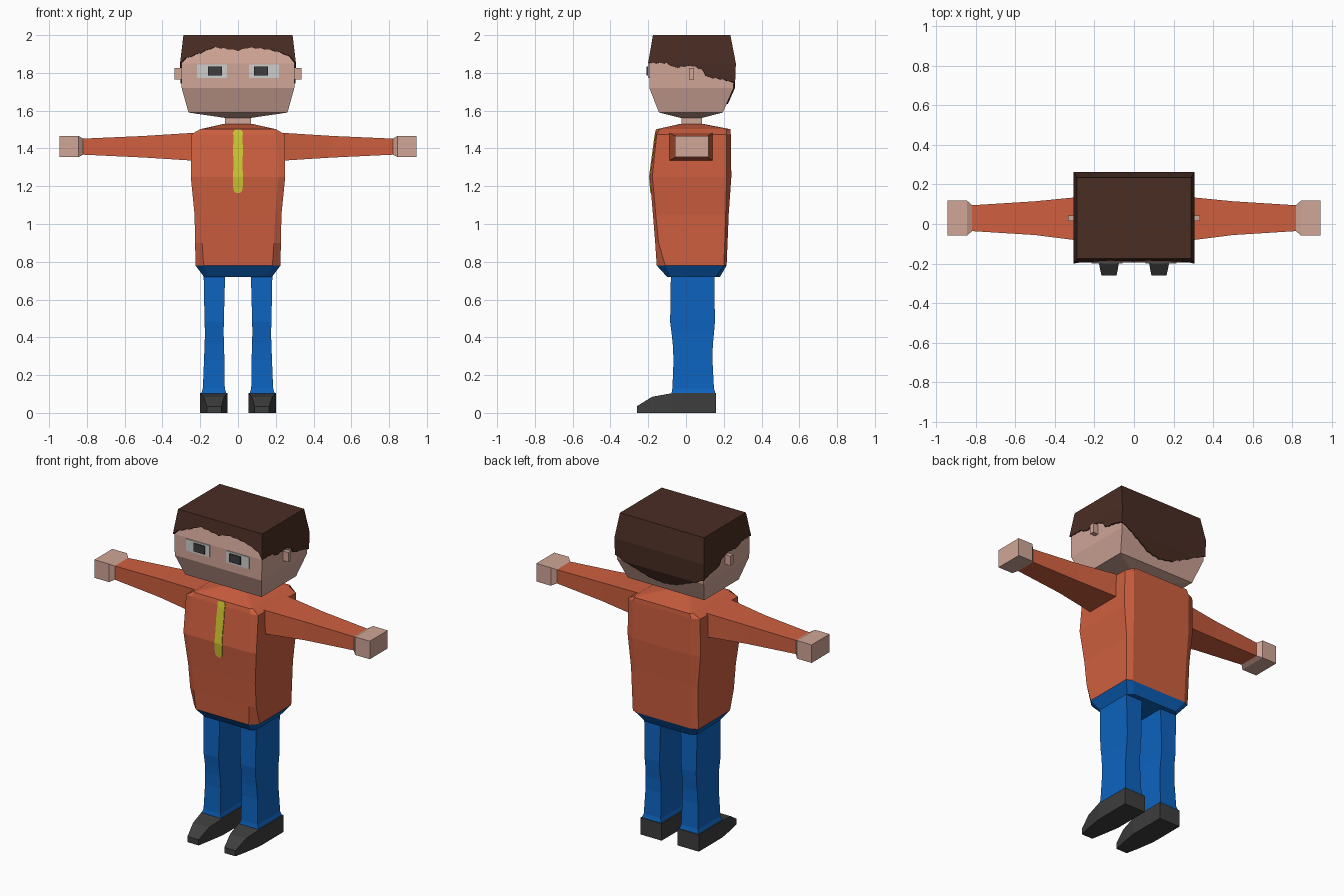
import bpy, bmesh

if "Cube" in bpy.data.objects:
    bpy.data.objects.remove(bpy.data.objects["Cube"])


def material(name, r, g, b):
    m = bpy.data.materials.new(name)
    m.diffuse_color = (r, g, b, 1)
    m.use_nodes = True
    m.node_tree.nodes["Principled BSDF"].inputs["Base Color"].default_value = m.diffuse_color
    return m


SKIN = material("skin", 0.64, 0.38, 0.31)
HAIR = material("brown_hair", 0.066, 0.026, 0.017)
SHIRT = material("orange_cloth", 0.62, 0.115, 0.05)
PANTS = material("blue_cloth", 0.004, 0.125, 0.52)
DARK = material("dark_grey", 0.047, 0.047, 0.047)
WHITE = material("eye_white", 0.62, 0.62, 0.61)
YELLOW = material("yellow_trim", 0.62, 0.56, 0.03)


def loft(name, rings, mat, cap_start=True, cap_end=True, closed=True):
    """Skin a list of equally long point rings."""
    bm = bmesh.new()
    vs = [[bm.verts.new(p) for p in r] for r in rings]
    n = len(rings[0])
    for a, b in zip(vs, vs[1:]):
        for i in range(n if closed else n - 1):
            j = (i + 1) % n
            bm.faces.new((a[i], a[j], b[j], b[i]))
    if cap_start:
        bm.faces.new(vs[0][::-1])
    if cap_end:
        bm.faces.new(vs[-1])
    bmesh.ops.remove_doubles(bm, verts=bm.verts, dist=0.0002)
    bmesh.ops.recalc_face_normals(bm, faces=bm.faces)
    me = bpy.data.meshes.new(name)
    bm.to_mesh(me)
    bm.free()
    me.materials.append(mat)
    ob = bpy.data.objects.new(name, me)
    bpy.context.collection.objects.link(ob)
    return ob


def rect(x0, x1, y0, y1, z):
    return [(x0, y0, z), (x1, y0, z), (x1, y1, z), (x0, y1, z)]


def box(name, x0, x1, y0, y1, z0, z1, mat):
    return loft(name, [rect(x0, x1, y0, y1, z0), rect(x0, x1, y0, y1, z1)], mat)


def flip(rings, s):
    return [[(s * x, y, z) for x, y, z in r] for r in rings]


def interp(table, t):
    """Piecewise linear lookup; rows are (t, value, value, ...)."""
    if t <= table[0][0]:
        return table[0][1:]
    for a, b in zip(table, table[1:]):
        if t <= b[0]:
            f = (t - a[0]) / (b[0] - a[0])
            return [p + (q - p) * f for p, q in zip(a[1:], b[1:])]
    return table[-1][1:]


# Head: z, half width, front y, back y
HEAD = [(1.562, 0.07, -0.03, 0.085), (1.59, 0.262, -0.143, 0.195),
        (1.72, 0.298, -0.194, 0.252), (1.85, 0.300, -0.194, 0.257),
        (1.992, 0.282, -0.168, 0.228)]
loft("head", [rect(-w, w, f, b, z) for z, w, f, b in HEAD], SKIN)
box("neck", -0.07, 0.07, -0.025, 0.085, 1.50, 1.58, SKIN)

# Hair: shell over the head with an uneven lower edge
FRONT = [(0, 1.85), (.04, 1.875), (.17, 1.905), (.28, 1.934), (.39, 1.925), (.5, 1.915),
         (.6, 1.932), (.72, 1.926), (.83, 1.915), (.95, 1.89), (1, 1.85)]
SIDE = [(0, 1.85), (.2, 1.85), (.3, 1.825), (.5, 1.835), (.62, 1.815),
        (.68, 1.775), (.85, 1.765), (1, 1.745)]
BACK = [(0, 1.745), (.15, 1.70), (.35, 1.645), (.5, 1.635), (.65, 1.645), (.85, 1.70), (1, 1.745)]


def head_point(side, u, z, off):
    w, f, b = interp(HEAD, z)
    w, f, b = w + off, f - off, b + off
    c = [(-w, f), (w, f), (w, b), (-w, b), (-w, f)]
    (ax, ay), (bx, by) = c[side], c[side + 1]
    return (ax + (bx - ax) * u, ay + (by - ay) * u, z)


columns = []
for side, table in enumerate((FRONT, SIDE, BACK, SIDE)):
    steps = 24
    for i in range(steps):
        u = i / steps
        low = interp(table, 1 - u if side == 3 else u)[0]
        columns.append((side, u, low + (0.005 if i % 2 else 0)))
hair_rings = [[head_point(s, u, low, -0.004) for s, u, low in columns]]
for level in (0, 1.72, 1.85, 1.992):
    hair_rings.append([head_point(s, u, max(low, level), 0.007) for s, u, low in columns])
# crown lifted to full height
hair_rings[-1] = [(x, y, 2.0) for x, y, z in hair_rings[-1]]
loft("hair", hair_rings, HAIR, cap_start=False)

# Ears and eyes
for s, tag in ((-1, "left"), (1, "right")):
    def span(a, b):
        return sorted((s * a, s * b))
    box(tag + "_ear", *span(0.28, 0.335), 0.015, 0.043, 1.765, 1.825, SKIN)
    box(tag + "_eye", *span(0.057, 0.216), -0.2, -0.192, 1.772, 1.845, WHITE)
    box(tag + "_pupil", *span(0.085, 0.16), -0.208, -0.199, 1.785, 1.835, DARK)

# Torso: z, front half width, side half width, front y, side front y, side back y, back y, back half width
TORSO = [(0.78, .182, .225, -.155, -.11, .20, .215, .19),
         (0.90, .19, .227, -.163, -.145, .205, .22, .19),
         (1.05, .197, .23, -.175, -.16, .21, .226, .195),
         (1.25, .215, .25, -.192, -.178, .215, .24, .2),
         (1.475, .2, .247, -.162, -.155, .215, .237, .2),
         (1.502, .19, .2, -.155, -.14, .215, .235, .19),
         (1.53, .06, .075, -.03, -.02, .08, .09, .06)]


def octagon(z, xf, xs, yf, ysf, ysb, yb, xb):
    return [(-xf, yf, z), (xf, yf, z), (xs, ysf, z), (xs, ysb, z),
            (xb, yb, z), (-xb, yb, z), (-xs, ysb, z), (-xs, ysf, z)]


loft("shirt_body", [octagon(*r) for r in TORSO], SHIRT)
loft("hips", [octagon(0.72, .16, .18, -.10, -.08, .155, .18, .15), octagon(*TORSO[0])], PANTS)

# Trim strip down the chest, following the shirt front
TRIM = [(1.163, .008), (1.170, .019), (1.185, .025), (1.25, .026), (1.32, .024),
        (1.39, .026), (1.46, .024), (1.485, .026), (1.496, .019), (1.5, .01)]
strip = []
for z, w in TRIM:
    y = interp(TORSO, z)[2]
    strip.append([(-w, y + .002, z), (-w, y - .004, z), (w, y - .004, z), (w, y + .002, z)])
loft("chest_trim", strip, YELLOW)

# Limbs, built once and flipped
SLEEVE = [(0.20, -.092, .145, 1.33, 1.485), (0.245, -.088, .14, 1.336, 1.482),
          (0.50, -.056, .115, 1.352, 1.466), (0.82, -.036, .095, 1.367, 1.452)]
HAND = [(0.81, -.034, .093, 1.369, 1.45), (0.82, -.036, .095, 1.367, 1.452),
        (0.845, -.058, .118, 1.354, 1.466), (0.945, -.058, .118, 1.354, 1.466)]
LEG = [(0.095, .06, .197, -.078, .158), (0.13, .07, .186, -.072, .148),
       (0.28, .072, .18, -.066, .14), (0.36, .074, .177, -.07, .142),
       (0.42, .076, .175, -.076, .148), (0.48, .075, .177, -.084, .153),
       (0.74, .068, .182, -.08, .15)]
# Shoe: y, inner x, outer x, top z
SHOE = [(.16, .055, .2, .105), (-.07, .055, .2, .105), (-.18, .073, .182, .085),
        (-.26, .088, .165, .035)]


def cross(x, y0, y1, z0, z1):
    return [(x, y0, z0), (x, y1, z0), (x, y1, z1), (x, y0, z1)]


for s, tag in ((-1, "left"), (1, "right")):
    loft(tag + "_sleeve", flip([cross(*r) for r in SLEEVE], s), SHIRT)
    loft(tag + "_hand", flip([cross(*r) for r in HAND], s), SKIN)
    loft(tag + "_leg", flip([rect(a, b, c, d, z) for z, a, b, c, d in LEG], s), PANTS)
    loft(tag + "_shoe", flip([[(a, y, 0), (b, y, 0), (b, y, t), (a, y, t)]
                              for y, a, b, t in SHOE], s), DARK)
